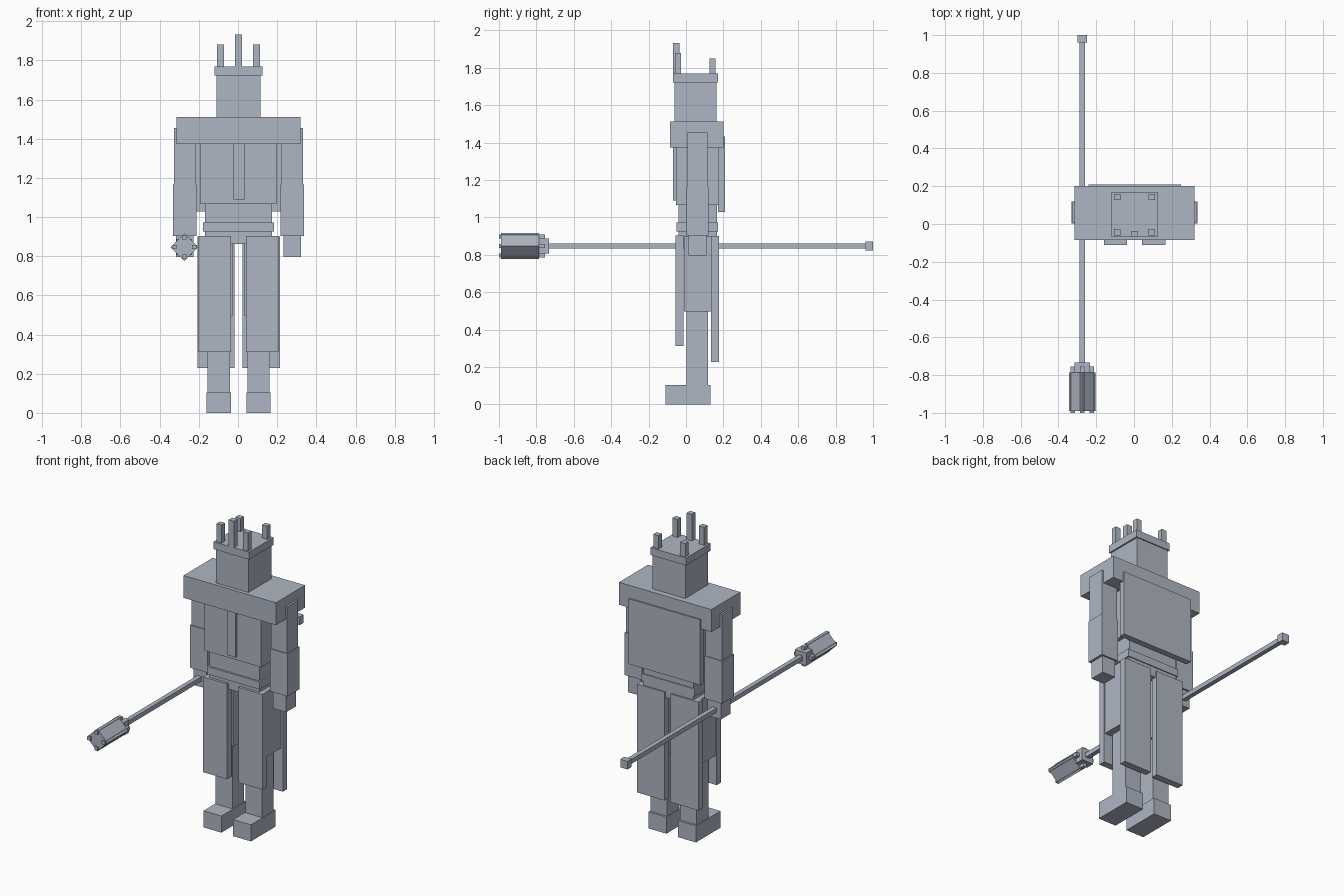
import bpy
from math import radians

cube = bpy.data.objects.get("Cube")
if cube:
    bpy.data.objects.remove(cube, do_unlink=True)

grey = bpy.data.materials.new("blue_grey")
grey.use_nodes = True
COLOUR = (0.43, 0.47, 0.55, 1)
grey.diffuse_color = COLOUR
grey.node_tree.nodes["Principled BSDF"].inputs["Base Color"].default_value = COLOUR

MID = 0.003  # body centre line


def box(name, x, y, z, roll=0):
    """Box from (min, max) ranges on each axis, optionally rolled about y."""
    centre = [(a + b) / 2 for a, b in (x, y, z)]
    size = [b - a for a, b in (x, y, z)]
    bpy.ops.mesh.primitive_cube_add(size=1, location=centre)
    ob = bpy.context.object
    ob.name = name
    ob.scale = size
    ob.rotation_euler.y = radians(roll)
    ob.data.materials.append(grey)
    return ob


def centred(name, half, y, z):
    box(name, (MID - half, MID + half), y, z)


def pair(name, x, y, z):
    """Mirrored left and right boxes; x is measured from the centre line."""
    box("left_" + name, (MID + x[0], MID + x[1]), y, z)
    box("right_" + name, (MID - x[1], MID - x[0]), y, z)


# Head and crown
centred("head", 0.112, (-0.062, 0.163), (1.5, 1.725))
centred("crown_band", 0.122, (-0.07, 0.17), (1.722, 1.768))
centred("crown_centre_prong", 0.018, (-0.07, -0.036), (1.72, 1.932))
pair("crown_front_prong", (0.074, 0.109), (-0.06, -0.027), (1.76, 1.88))
pair("crown_back_prong", (0.074, 0.109), (0.126, 0.158), (1.76, 1.85))

# Torso
centred("shoulders", 0.317, (-0.085, 0.2), (1.373, 1.512))
centred("chest", 0.194, (-0.054, 0.174), (1.067, 1.4))
centred("chest_strip", 0.029, (-0.07, -0.05), (1.09, 1.38))
centred("back_plate", 0.245, (0.172, 0.209), (1.028, 1.433))
centred("waist", 0.171, (-0.04, 0.166), (0.863, 1.07))
centred("belt", 0.181, (-0.052, 0.172), (0.925, 0.972))

# Arms
pair("upper_arm", (0.219, 0.329), (0.008, 0.115), (1.16, 1.454))
pair("forearm", (0.214, 0.334), (0.003, 0.12), (0.902, 1.166))
pair("hand", (0.229, 0.319), (0.013, 0.11), (0.796, 0.91))

# Legs and hanging skirt plates
pair("thigh", (0.03, 0.2), (-0.012, 0.134), (0.496, 0.9))
pair("shin", (0.045, 0.159), (0.004, 0.118), (0.1, 0.5))
pair("foot", (0.04, 0.163), (-0.11, 0.131), (0, 0.103))
pair("front_skirt_plate", (0.039, 0.204), (-0.056, -0.014), (0.311, 0.902))
pair("back_skirt_plate", (0.021, 0.211), (0.134, 0.176), (0.228, 0.9))

# Mace held in the right hand
MX, MZ = -0.274, 0.847


def rod(name, half, y, dx=0, dz=0, roll=0):
    x, z = MX + dx, MZ + dz
    box(name, (x - half, x + half), y, (z - half, z + half), roll)


rod("mace_shaft", 0.014, (-0.76, 0.97))
rod("mace_pommel", 0.025, (0.96, 1.0))
rod("mace_collar", 0.04, (-0.786, -0.732))
rod("mace_head", 0.05, (-0.99, -0.786), roll=45)
for i, (dx, dz) in enumerate([(1, 0), (0, 1), (-1, 0), (0, -1)]):
    rod(f"mace_rib_{i + 1}", 0.011, (-1.0, -0.755), dx * 0.05, dz * 0.05)
